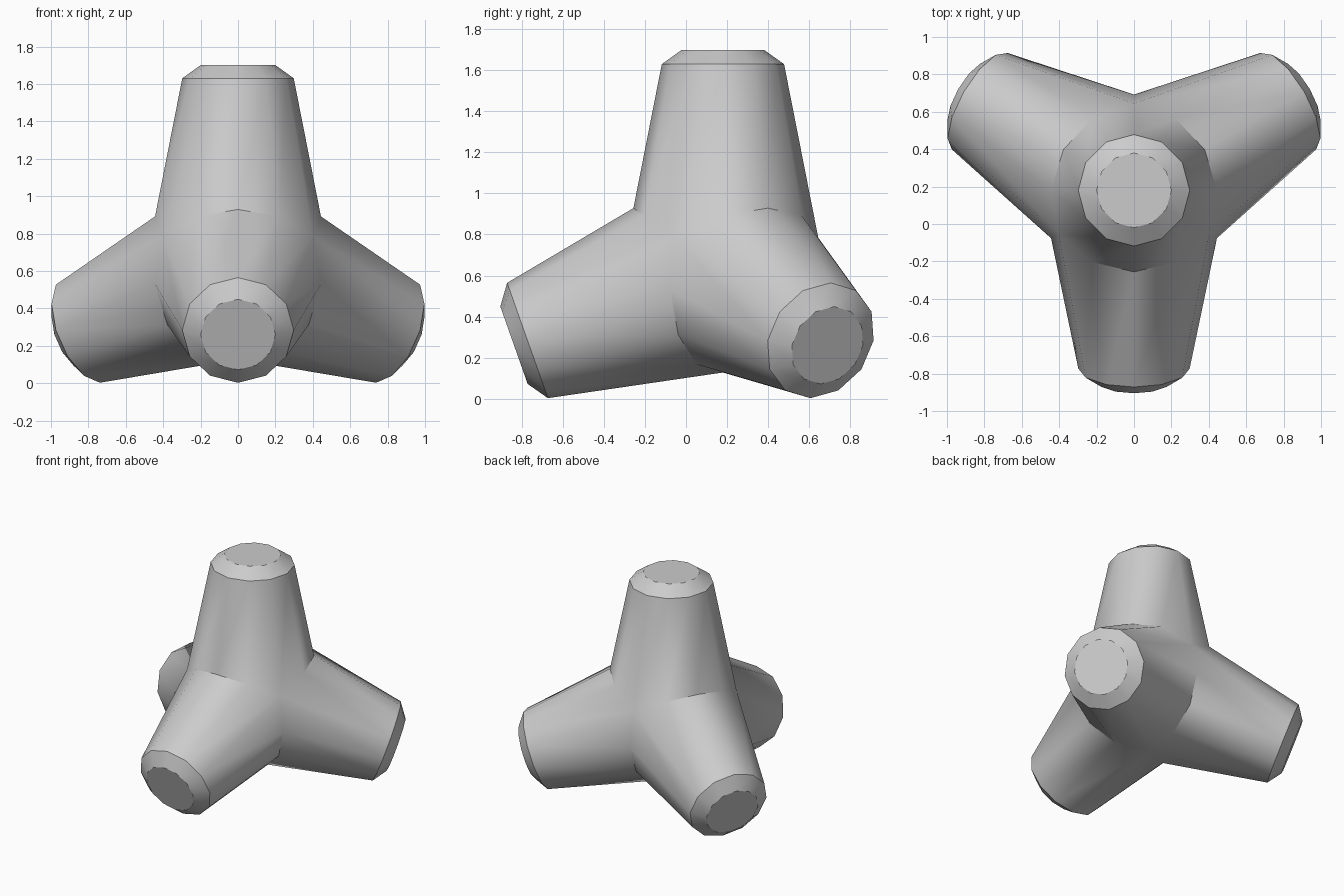
import bpy, bmesh, math
from mathutils import Vector

if "Cube" in bpy.data.objects:
    bpy.data.objects.remove(bpy.data.objects["Cube"])

CENTRE = Vector((0, 0.18, 0.62))   # where the four leg axes meet
SIDES = 12
R0, TAPER = 0.497, 0.197           # cone radius at the centre and taper per unit
RIM, TIP, TIP_R = 1.01, 1.08, 0.20 # chamfer start, end cap distance and radius

# Tetrahedral leg directions: one up, three spread below
c, s = math.sqrt(8) / 3, 1 / 3
dirs = [Vector((0, 0, 1))]
for a in (-90, 30, 150):
    a = math.radians(a)
    dirs.append(Vector((c * math.cos(a), c * math.sin(a), -s)))

bm = bmesh.new()


def add_leg(d, other):
    u = (other - d * other.dot(d)).normalized()
    v = d.cross(u)
    rings = [[], [], []]
    for i in range(SIDES):
        a = 2 * math.pi * i / SIDES
        out = u * math.cos(a) + v * math.sin(a)
        # root vertex lies on the plane halfway to the nearest neighbouring leg
        k = max(out.dot(o) for o in dirs if o is not d) * 0.75
        root = k * R0 / (1 + k * TAPER)
        for ring, t, r in zip(rings, (root, RIM, TIP),
                              (R0 - TAPER * root, R0 - TAPER * RIM, TIP_R)):
            ring.append(bm.verts.new(CENTRE + d * t + out * r))
    for lo, hi in zip(rings, rings[1:]):
        for i in range(SIDES):
            j = (i + 1) % SIDES
            bm.faces.new((lo[i], lo[j], hi[j], hi[i]))
    bm.faces.new(rings[2])


for n, d in enumerate(dirs):
    add_leg(d, dirs[(n + 1) % 4])

# Weld the legs along their shared seams
bmesh.ops.remove_doubles(bm, verts=bm.verts[:], dist=0.001)
bmesh.ops.recalc_face_normals(bm, faces=bm.faces[:])
mesh = bpy.data.meshes.new("breakwater_block")
bm.to_mesh(mesh)
bm.free()
block = bpy.data.objects.new("breakwater_block", mesh)
bpy.context.collection.objects.link(block)
bpy.context.view_layer.objects.active = block
block.select_set(True)
bpy.ops.object.shade_smooth_by_angle(angle=math.radians(30))
